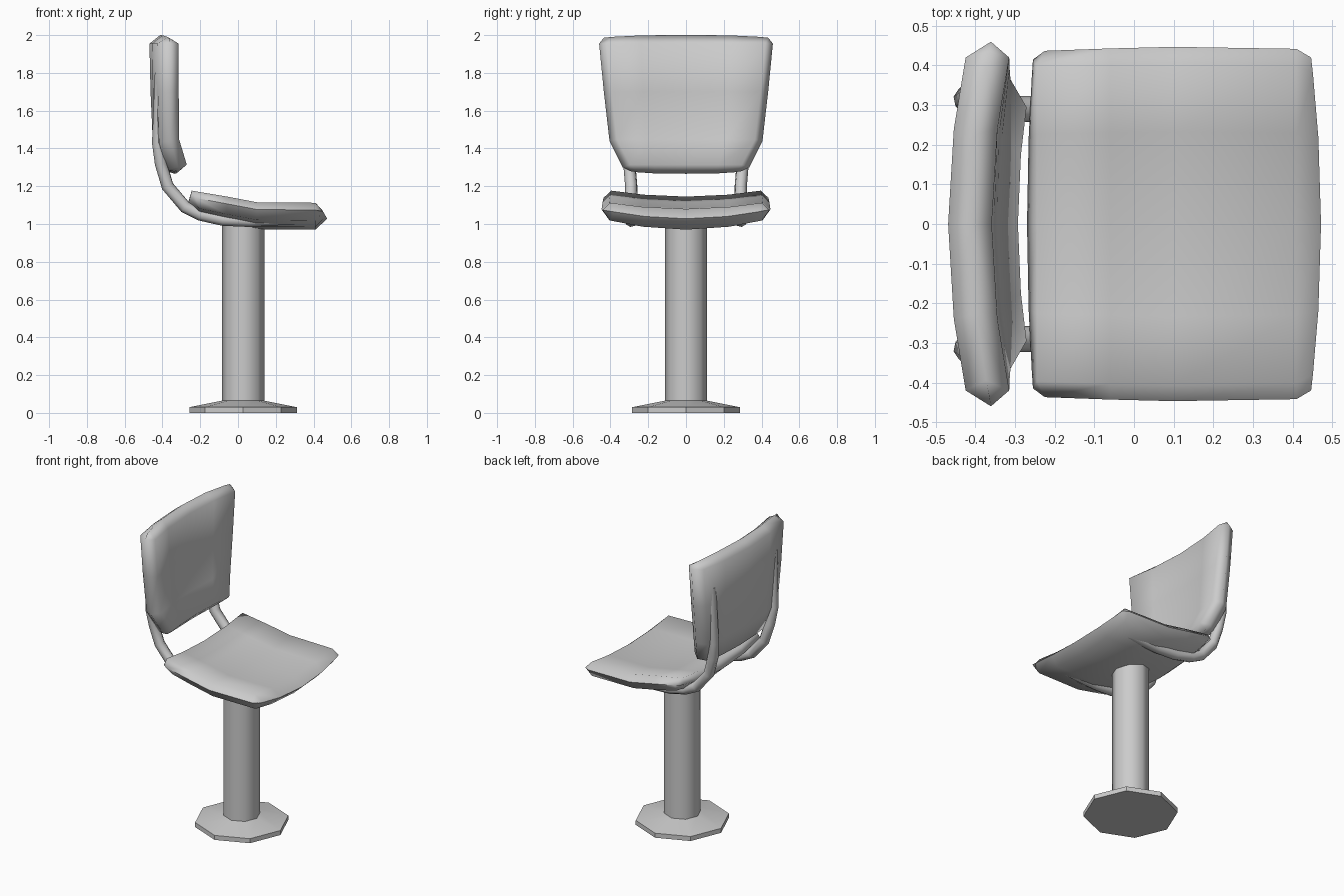
import bpy, bmesh
from math import cos, sin, pi, radians

if "Cube" in bpy.data.objects:
    bpy.data.objects.remove(bpy.data.objects["Cube"])


def finish(bm, name, angle):
    bmesh.ops.recalc_face_normals(bm, faces=bm.faces)
    me = bpy.data.meshes.new(name)
    bm.to_mesh(me)
    bm.free()
    ob = bpy.data.objects.new(name, me)
    bpy.context.collection.objects.link(ob)
    bpy.ops.object.select_all(action='DESELECT')
    ob.select_set(True)
    bpy.context.view_layer.objects.active = ob
    bpy.ops.object.shade_smooth_by_angle(angle=radians(angle))
    return ob


def lathe(name, profile, cx, sides=8, angle=40):
    """Closed solid from (radius, z) rings."""
    bm = bmesh.new()
    rings = [[bm.verts.new((cx + r * cos(2 * pi * k / sides), r * sin(2 * pi * k / sides), z))
              for k in range(sides)] for r, z in profile]
    for a, b in zip(rings, rings[1:]):
        for k in range(sides):
            n = (k + 1) % sides
            bm.faces.new((a[k], a[n], b[n], b[k]))
    bm.faces.new(rings[0])
    bm.faces.new(rings[-1])
    return finish(bm, name, angle)


def pad(name, grid):
    """Cushion from a grid of (mid point, half-thickness offset); border is the shared rim."""
    bm = bmesh.new()
    R, C = len(grid), len(grid[0])
    layers = [[[None] * C for _ in range(R)] for _ in range(2)]
    for i in range(R):
        for j in range(C):
            p, o = grid[i][j]
            if i in (0, R - 1) or j in (0, C - 1):
                layers[0][i][j] = layers[1][i][j] = bm.verts.new(p)
            else:
                for L, s in zip(layers, (1, -1)):
                    L[i][j] = bm.verts.new([a + s * b for a, b in zip(p, o)])
    for L in layers:
        for i in range(R - 1):
            for j in range(C - 1):
                q = (L[i][j], L[i][j + 1], L[i + 1][j + 1], L[i + 1][j])
                # corner quads are shared by both layers: split them around the rim
                bm.faces.new(q)
    return finish(bm, name, 80)


def columns(w):
    return [-w, -(w - .04), -w * .52, 0, w * .52, w - .04, w]


# floor plate and post
lathe("floor_plate", [(.285, 0), (.285, .03), (.11, .065)], .027, angle=10)
lathe("post", [(.112, .05), (.112, 1.02)], .027, angle=50)

# seat: rows run back to front as (x, mid z, half width, corner shift)
seat = []
for x, z, w, shift in [(-.27, 1.095, .415, .015), (-.225, 1.09, .437, 0), (-.06, 1.058, .443, 0),
                       (.1, 1.027, .447, 0), (.41, 1.025, .442, 0), (.472, 1.028, .42, -.025)]:
    row = []
    for y in columns(w):
        bend = .25 * y * y
        row.append(((x + shift * (y / w) ** 2, y, z + bend),
                    (.03 if x > .4 else -.02 if x < -.2 else 0, 0, .055 - .05 * y * y)))
        if x > .4:
            row[-1] = (row[-1][0], (0, 0, row[-1][1][2]))
    seat.append(row)
pad("seat", seat)

# backrest: rows run upward as (z, mid x, half width, offset, corner shift in z)
back = []
for z, x, w, off, shift in [(1.266, -.335, .295, (0, 0, 0), .014), (1.30, -.345, .335, (.052, 0, .014), 0),
                            (1.44, -.398, .405, (.053, 0, .008), 0), (1.7, -.408, .435, (.055, 0, 0), 0),
                            (1.955, -.414, .46, (.055, 0, 0), 0), (2.0, -.412, .435, (0, 0, 0), -.014)]:
    back.append([((x + .25 * y * y, y, z + shift * (y / w) ** 4), off) for y in columns(w)])
pad("backrest", back)

# bent support tubes on both sides
path = [(-.408, .325, 1.8), (-.423, .315, 1.43), (-.408, .3, 1.32), (-.373, .29, 1.2),
        (-.28, .29, 1.09), (-.2, .29, 1.05), (-.08, .29, 1.023), (.06, .29, 1.017), (.41, .29, 1.038)]
for side, s in (("left", -1), ("right", 1)):
    cu = bpy.data.curves.new("support_tube_" + side, 'CURVE')
    cu.dimensions = '3D'
    cu.bevel_depth = .033
    cu.bevel_resolution = 2
    cu.use_fill_caps = True
    sp = cu.splines.new('POLY')
    sp.points.add(len(path) - 1)
    for pt, (x, y, z) in zip(sp.points, path):
        pt.co = (x, y * s, z, 1)
    bpy.context.collection.objects.link(bpy.data.objects.new(cu.name, cu))
